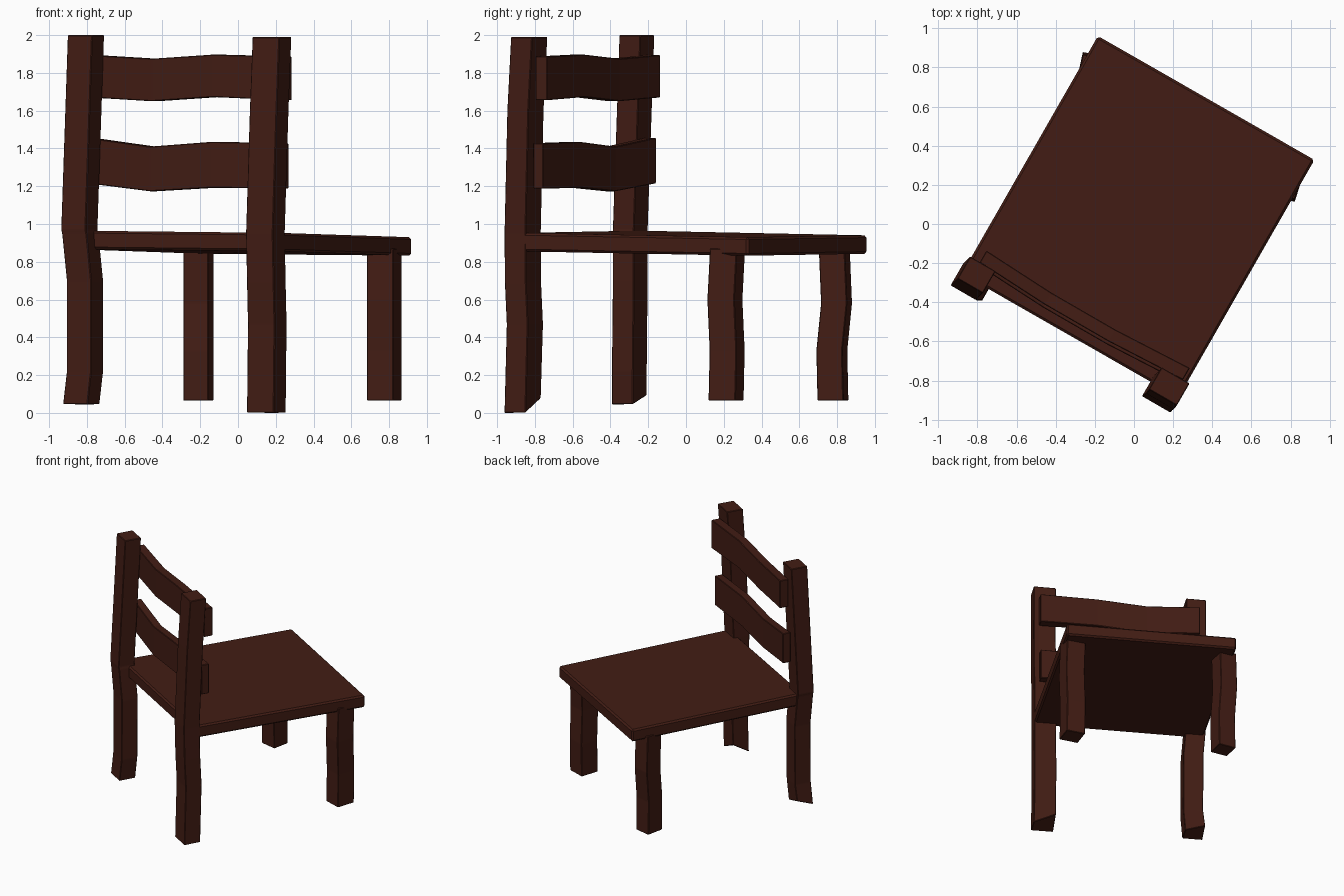
import bpy, bmesh
from math import radians
from mathutils import Vector, Matrix

if "Cube" in bpy.data.objects:
    bpy.data.objects.remove(bpy.data.objects["Cube"])

wood = bpy.data.materials.new("dark_wood")
wood.diffuse_color = (0.055, 0.012, 0.007, 1)
wood.use_nodes = True
wood.node_tree.nodes["Principled BSDF"].inputs["Base Color"].default_value = wood.diffuse_color
TURN = Matrix.Rotation(radians(-30), 4, 'Z')   # whole chair is turned 30 degrees


def loft(name, rings, bevel=0.0):
    """Skin four-sided rings into a closed solid."""
    bm = bmesh.new()
    loops = [[bm.verts.new(p) for p in ring] for ring in rings]
    for lo, hi in zip(loops, loops[1:]):
        for i in range(4):
            j = (i + 1) % 4
            bm.faces.new((lo[i], lo[j], hi[j], hi[i]))
    bm.faces.new(loops[0][::-1])
    bm.faces.new(loops[-1])
    bmesh.ops.recalc_face_normals(bm, faces=bm.faces)
    if bevel:
        bmesh.ops.bevel(bm, geom=bm.edges[:], offset=bevel, segments=1,
                        affect='EDGES', profile=0.5)
    mesh = bpy.data.meshes.new(name)
    bm.to_mesh(mesh)
    bm.free()
    mesh.materials.append(wood)
    obj = bpy.data.objects.new(name, mesh)
    bpy.context.collection.objects.link(obj)
    return obj


def post(name, path, width, depth, yaw, cut=0.0):
    """Crooked upright: rectangular section along (x, y, z) centres."""
    rot = Matrix.Rotation(radians(yaw), 4, 'Z')
    w, d = width / 2, depth / 2
    section = [rot @ Vector(c) for c in
               ((-w, -d, 0), (w, -d, 0), (w, d, 0), (-w, d, 0))]
    rings = [[Vector(p) + c for c in section] for p in path]
    rings[0][3].z += cut          # slanted saw cut at the foot
    return loft(name, rings, 0.004)


# Back posts, running from floor to top
post("back_post_left", [(-.83, -.30, .045), (-.81, -.30, .22), (-.81, -.295, .70),
                        (-.835, -.295, .95), (-.84, -.295, .97), (-.805, -.26, 2.0)],
     .15, .13, -30, .05)
post("back_post_right", [(.15, -.865, 0), (.155, -.853, .47), (.15, -.863, .69),
                         (.145, -.865, .95), (.165, -.85, 1.6), (.18, -.83, 1.99)],
     .165, .13, -30, .08)

# Front legs
post("front_leg_left", [(-.21, .778, .065), (-.21, .772, .33), (-.21, .797, .58),
                        (-.21, .785, .87)], .135, .14, -12)
post("front_leg_right", [(.775, .212, .065), (.775, .218, .33), (.775, .206, .60),
                         (.775, .22, .87)], .145, .15, -18)

# Seat slab, sloping slightly down to the front right
corners = [(-.635, -.66, .965), (.64, -.655, .953), (.635, .745, .93), (-.64, .74, .94)]
loft("seat", [[TURN @ Vector((x, y, z - t)) for x, y, z in corners] for t in (.098, 0)], .012)


def slat(name, front, back, profile):
    """Wavy back rest board: profile holds (u, bow, bottom, top)."""
    rings = [[TURN @ Vector(p) for p in ((u, back + b, lo), (u, front + b, lo),
                                         (u, front + b, hi), (u, back + b, hi))]
             for u, b, lo, hi in profile]
    return loft(name, rings, 0.004)


# Back rest slats
slat("upper_slat", -.495, -.565, [(-.585, 0, 1.67, 1.895), (-.19, -.02, 1.65, 1.875),
                                  (.185, -.02, 1.672, 1.897), (.615, 0, 1.655, 1.887)])
slat("lower_slat", -.52, -.582, [(-.585, 0, 1.215, 1.457), (-.19, -.02, 1.173, 1.41),
                                 (.185, -.02, 1.192, 1.435), (.61, 0, 1.187, 1.428)])
